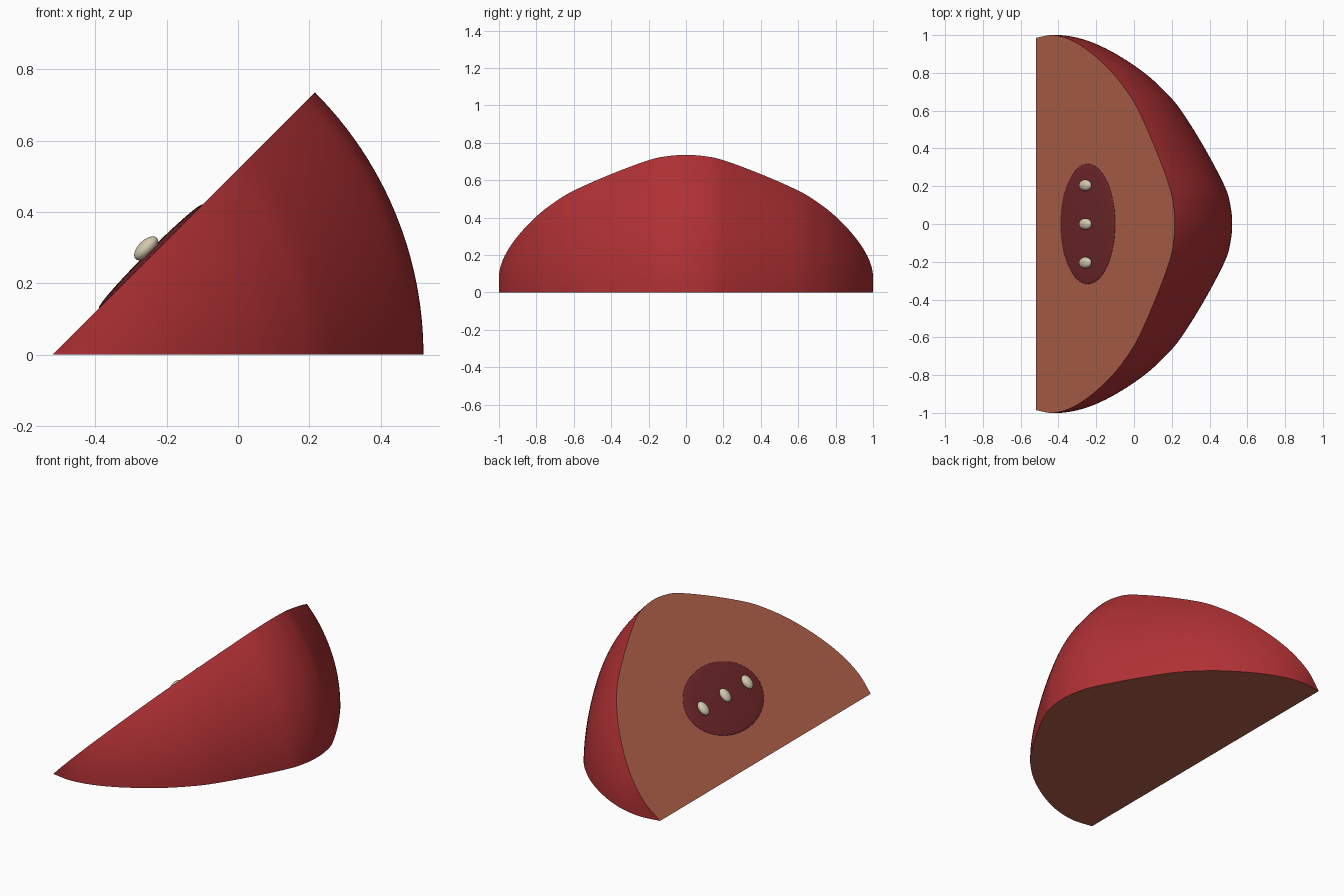
import bpy, bmesh, math
from mathutils import Vector

if "Cube" in bpy.data.objects:
    bpy.data.objects.remove(bpy.data.objects["Cube"], do_unlink=True)

AXIS_X = -0.52
WEDGE = math.radians(45)
STEPS = 24


def material(name, rgb):
    mat = bpy.data.materials.new(name)
    mat.use_nodes = True
    mat.diffuse_color = (*rgb, 1)
    mat.node_tree.nodes["Principled BSDF"].inputs["Base Color"].default_value = (*rgb, 1)
    return mat


skin = material("red skin", (0.43, 0.03, 0.034))
flesh = material("tan flesh", (0.44, 0.12, 0.068))
core_red = material("dark red core", (0.16, 0.02, 0.023))
cream = material("cream seed", (0.64, 0.58, 0.42))


def smooth_path(points, cuts=5):
    """Catmull-Rom curve through the points."""
    pts = [Vector(p) for p in points]
    pts = [2 * pts[0] - pts[1]] + pts + [2 * pts[-1] - pts[-2]]
    path = []
    for a, b, c, d in zip(pts, pts[1:], pts[2:], pts[3:]):
        for i in range(cuts):
            t = i / cuts
            path.append(0.5 * (2 * b + (c - a) * t + (2 * a - 5 * b + 4 * c - d) * t**2
                               + (3 * b - a - 3 * c + d) * t**3))
    return path + [pts[-2]]


# Half outline as (length, radius), mirrored to the full outline
half = [(0.985, 0), (1.0, 0.13), (0.97, 0.275), (0.9, 0.425), (0.8, 0.575),
        (0.7, 0.685), (0.6, 0.77), (0.4, 0.895), (0.2, 1.0), (0.1, 1.03), (0, 1.04)]
outline = smooth_path(half + [(-y, r) for y, r in half[-2::-1]])

# Wedge: outline turned through the angle, with a flat cut on both sides
bm = bmesh.new()
rows = []
for s in range(STEPS + 1):
    a = WEDGE * s / STEPS
    rows.append([bm.verts.new((AXIS_X + r * math.cos(a), y, r * math.sin(a)))
                 for y, r in outline])
for low, high in zip(rows, rows[1:]):
    for i in range(len(outline) - 1):
        bm.faces.new((low[i], low[i + 1], high[i + 1], high[i]))
for row in (rows[0], rows[-1]):
    bm.faces.new(row).material_index = 1
bmesh.ops.remove_doubles(bm, verts=bm.verts, dist=1e-5)
bmesh.ops.recalc_face_normals(bm, faces=bm.faces)
mesh = bpy.data.meshes.new("fruit_wedge")
bm.to_mesh(mesh)
bm.free()
mesh.materials.append(skin)
mesh.materials.append(flesh)
wedge = bpy.data.objects.new("fruit_wedge", mesh)
bpy.context.collection.objects.link(wedge)
bpy.ops.object.select_all(action="DESELECT")
wedge.select_set(True)
bpy.context.view_layer.objects.active = wedge
bpy.ops.object.shade_smooth_by_angle(angle=math.radians(35))


def ellipsoid(name, along, y, lift, size, mat):
    """Ellipsoid lying on the sloping cut, 'along' up the slope, 'lift' off it."""
    c, s = math.cos(WEDGE), math.sin(WEDGE)
    place = (AXIS_X + along * c - lift * s, y, along * s + lift * c)
    bpy.ops.mesh.primitive_uv_sphere_add(segments=48, ring_count=24, radius=1,
                                         location=place, rotation=(0, -WEDGE, 0))
    ob = bpy.context.object
    ob.name = name
    ob.scale = size
    ob.data.materials.append(mat)
    bpy.ops.object.shade_smooth()


# Core and seeds
ellipsoid("core", 0.389, 0, 0, (0.205, 0.318, 0.014), core_red)
for label, y in (("front", -0.205), ("middle", 0), ("back", 0.205)):
    ellipsoid(label + "_seed", 0.396, y, 0.025, (0.042, 0.03, 0.022), cream)
